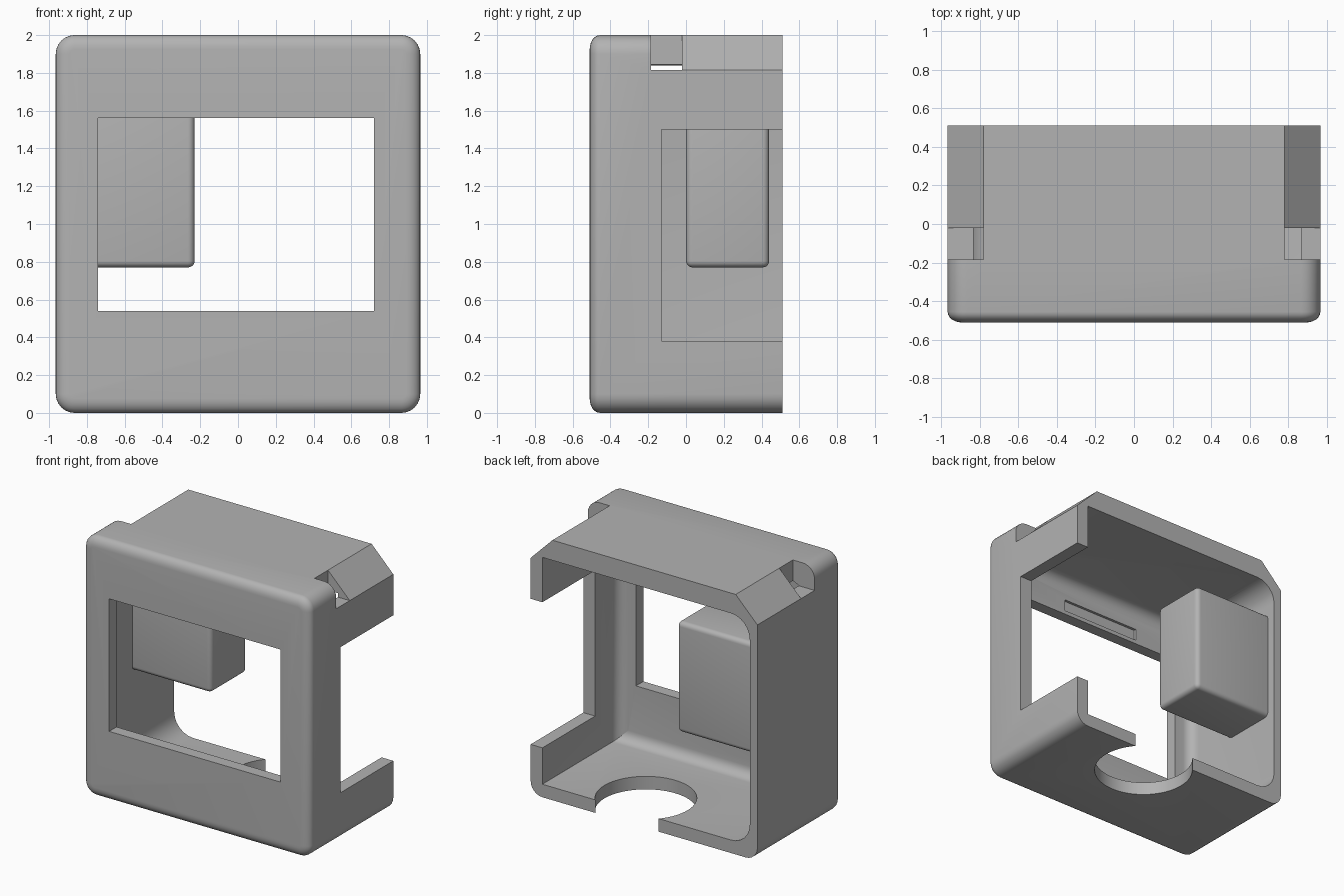
import bpy, bmesh, math

if "Cube" in bpy.data.objects:
    bpy.data.objects.remove(bpy.data.objects["Cube"])

GREY = (0.45, 0.45, 0.45, 1)
grey = bpy.data.materials.new("plain grey")
grey.use_nodes = True
grey.diffuse_color = GREY
grey.node_tree.nodes["Principled BSDF"].inputs["Base Color"].default_value = GREY


def make_object(name, bm):
    bmesh.ops.recalc_face_normals(bm, faces=bm.faces)
    mesh = bpy.data.meshes.new(name)
    bm.to_mesh(mesh)
    bm.free()
    mesh.materials.append(grey)
    obj = bpy.data.objects.new(name, mesh)
    bpy.context.collection.objects.link(obj)
    return obj


def box(name, x, y, z, bevel=0):
    bm = bmesh.new()
    bmesh.ops.create_cube(bm, size=1)
    for v in bm.verts:
        for i, (lo, hi) in enumerate((x, y, z)):
            v.co[i] = hi if v.co[i] > 0 else lo
    if bevel:
        bmesh.ops.bevel(bm, geom=bm.edges[:], offset=bevel, segments=5,
                        profile=0.5, affect='EDGES')
    return make_object(name, bm)


def prism(name, points, y0, y1):
    """Extrude an x-z outline from y0 to y1."""
    bm = bmesh.new()
    face = bm.faces.new([bm.verts.new((px, y0, pz)) for px, pz in points])
    new = bmesh.ops.extrude_face_region(bm, geom=[face])["geom"]
    for v in new:
        if isinstance(v, bmesh.types.BMVert):
            v.co.y = y1
    return make_object(name, bm)


def rounded_tub(name, x, z, y, radii, depth, inset):
    """Rounded rectangle along y with a filleted front rim.
    Radii run right-top, left-top, left-bottom, right-bottom."""
    bm = bmesh.new()
    rings, steps = [], 6
    angles = [i * math.pi / 2 / steps for i in range(steps + 1)]
    sections = [(y[0] + depth * (1 - math.cos(a)), inset * (1 - math.sin(a)))
                for a in angles]
    sections.append((y[1], 0))
    for sy, d in sections:
        ring = []
        for k, radius in enumerate(radii):
            r = max(radius - d, 0.002)
            sx, sz = (1, -1, -1, 1)[k], (1, 1, -1, -1)[k]
            cx = (x[1] - d - r) if sx > 0 else (x[0] + d + r)
            cz = (z[1] - d - r) if sz > 0 else (z[0] + d + r)
            for a in angles:
                t = a + k * math.pi / 2
                ring.append(bm.verts.new((cx + r * math.cos(t), sy, cz + r * math.sin(t))))
        rings.append(ring)
    for a, b in zip(rings, rings[1:]):
        for i in range(len(a)):
            j = (i + 1) % len(a)
            bm.faces.new((a[i], a[j], b[j], b[i]))
    bm.faces.new(rings[0])
    bm.faces.new(rings[-1])
    return make_object(name, bm)


def cylinder(name, x, y, radius, z0, z1):
    bm = bmesh.new()
    bmesh.ops.create_cone(bm, cap_ends=True, segments=64, radius1=radius,
                          radius2=radius, depth=z1 - z0)
    bmesh.ops.translate(bm, verts=bm.verts, vec=(x, y, (z0 + z1) / 2))
    return make_object(name, bm)


def cut(target, cutters):
    for c in cutters:
        mod = target.modifiers.new(c.name, 'BOOLEAN')
        mod.operation, mod.solver, mod.object = 'DIFFERENCE', 'EXACT', c
        graph = bpy.context.evaluated_depsgraph_get()
        target.data = bpy.data.meshes.new_from_object(target.evaluated_get(graph))
        target.modifiers.clear()
        bpy.data.objects.remove(c)


def smooth(obj):
    bpy.ops.object.select_all(action='DESELECT')
    obj.select_set(True)
    bpy.context.view_layer.objects.active = obj
    bpy.ops.object.shade_smooth_by_angle(angle=math.radians(30))


# Outer shell, hollow and open at the back
shell = rounded_tub("housing_shell", (-0.965, 0.965), (0, 2), (-0.51, 0.51),
                    [0.1] * 4, 0.055, 0.075)
cutters = [
    rounded_tub("cavity", (-0.9, 0.865), (0.1, 1.845), (-0.42, 0.7),
                [0.002, 0.16, 0.16, 0.002], 0.08, 0.08),
    box("front_window", (-0.74, 0.72), (-0.7, -0.3), (0.54, 1.56)),
    box("side_opening", (0.7, 1.2), (-0.13, 0.7), (0.38, 1.5)),
    box("inner_slot", (-0.37, 0.3), (-0.44, -0.35), (1.59, 1.68)),
    cylinder("floor_hole", 0.145, 0.28, 0.355, -0.1, 0.3),
]
# Top corners: a notch, then a chamfer running to the back
for s in (-1, 1):
    cutters.append(box("notch", sorted((s * 0.78, s * 1.2)), (-0.185, -0.02), (1.815, 2.2)))
    cutters.append(prism("chamfer", [(s * 0.78, 2), (s * 0.78, 2.2), (s * 1.2, 2.2),
                                     (s * 1.2, 1.815), (s * 0.965, 1.815)], -0.021, 0.7))
cut(shell, cutters)
smooth(shell)

# Solid block fixed to the inside of the closed side wall
block = box("inner_block", (-0.94, -0.23), (0, 0.44), (0.77, 1.62), bevel=0.035)
smooth(block)
